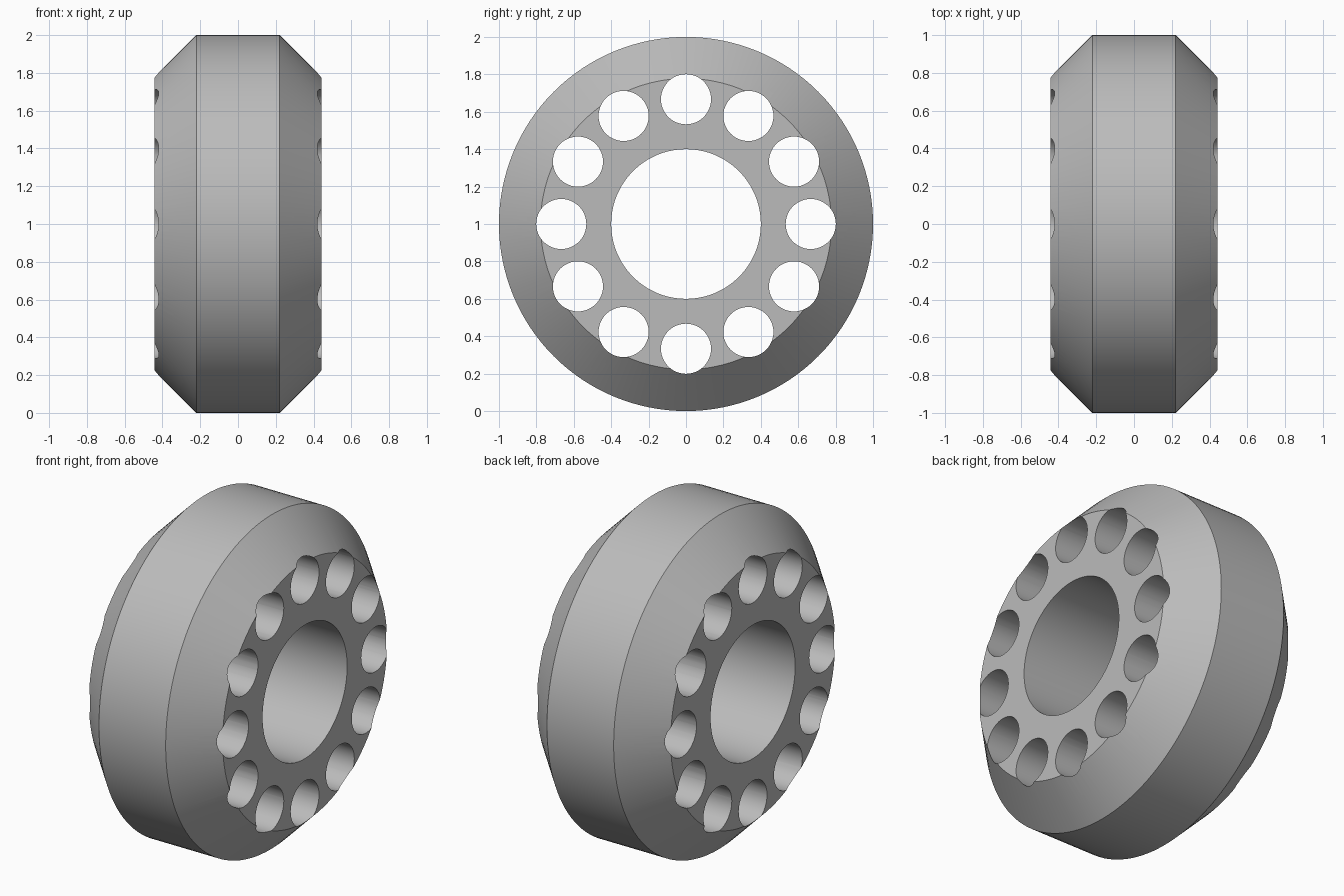
import bpy, bmesh, math
from mathutils import Matrix, Vector

cube = bpy.data.objects.get("Cube")
if cube:
    bpy.data.objects.remove(cube, do_unlink=True)

SEGMENTS = 128
HALF_WIDTH, HALF_TREAD = 0.443, 0.221
OUTER, SHOULDER, BORE = 1.0, 0.778, 0.4
HOLE_COUNT, HOLE_CIRCLE, HOLE_RADIUS = 12, 0.667, 0.134

grey = bpy.data.materials.new("plain grey")
grey.use_nodes = True
colour = (0.5, 0.5, 0.5, 1)
grey.diffuse_color = colour
grey.node_tree.nodes["Principled BSDF"].inputs["Base Color"].default_value = colour


def make_object(name, bm):
    bmesh.ops.recalc_face_normals(bm, faces=bm.faces[:])
    mesh = bpy.data.meshes.new(name)
    bm.to_mesh(mesh)
    bm.free()
    mesh.materials.append(grey)
    obj = bpy.data.objects.new(name, mesh)
    bpy.context.collection.objects.link(obj)
    obj.location.z = OUTER
    return obj


# Chamfered ring: a closed profile swept around the x axis
bm = bmesh.new()
profile = [(-HALF_WIDTH, BORE), (-HALF_WIDTH, SHOULDER), (-HALF_TREAD, OUTER),
           (HALF_TREAD, OUTER), (HALF_WIDTH, SHOULDER), (HALF_WIDTH, BORE)]
verts = [bm.verts.new((x, 0, r)) for x, r in profile]
edges = [bm.edges.new((a, b)) for a, b in zip(verts, verts[1:] + verts[:1])]
bmesh.ops.spin(bm, geom=verts + edges, cent=(0, 0, 0), axis=(1, 0, 0),
               angle=math.tau, steps=SEGMENTS, use_merge=True)
bmesh.ops.remove_doubles(bm, verts=bm.verts[:], dist=0.0001)
ring = make_object("wheel_ring", bm)

# Through holes arranged in a circle
bm = bmesh.new()
for i in range(HOLE_COUNT):
    turn = Matrix.Rotation(math.tau * i / HOLE_COUNT, 4, "X")
    place = Matrix.Translation(turn @ Vector((0, 0, HOLE_CIRCLE)))
    bmesh.ops.create_cone(bm, cap_ends=True, segments=48,
                          radius1=HOLE_RADIUS, radius2=HOLE_RADIUS, depth=1.2,
                          matrix=place @ Matrix.Rotation(math.pi / 2, 4, "Y"))
cutter = make_object("hole_cutter", bm)
cutter.hide_render = True

cut = ring.modifiers.new("holes", "BOOLEAN")
cut.operation = "DIFFERENCE"
cut.solver = "EXACT"
cut.object = cutter

# Apply the cut, then smooth the curved walls
bpy.ops.object.select_all(action="DESELECT")
ring.select_set(True)
bpy.context.view_layer.objects.active = ring
bpy.ops.object.modifier_apply(modifier=cut.name)
bpy.data.objects.remove(cutter, do_unlink=True)
bpy.ops.object.shade_smooth_by_angle(angle=math.radians(25))
